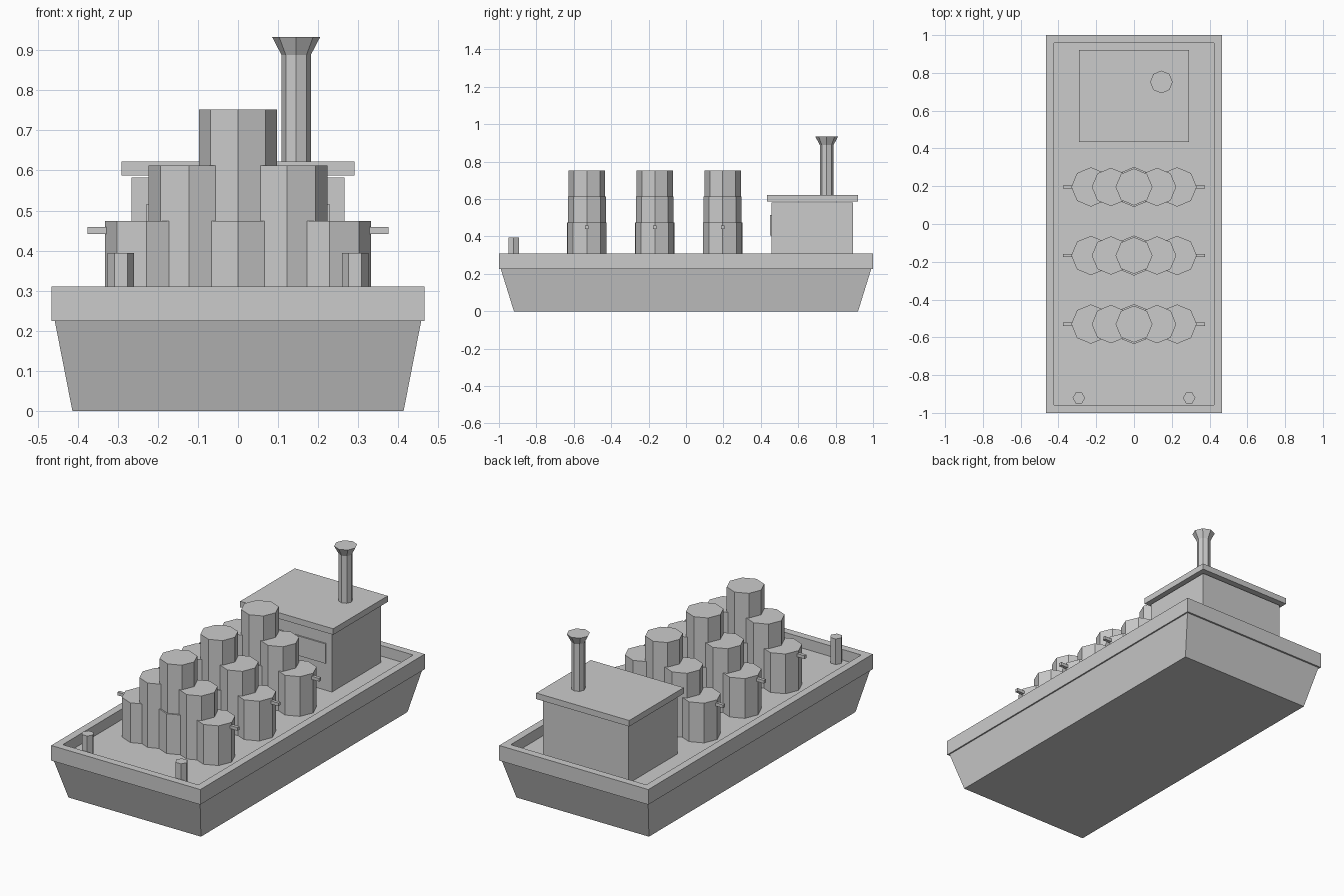
import bpy, bmesh, math
from mathutils import Vector

if "Cube" in bpy.data.objects:
    bpy.data.objects.remove(bpy.data.objects["Cube"])


def finish(name, bm):
    bmesh.ops.recalc_face_normals(bm, faces=bm.faces)
    mesh = bpy.data.meshes.new(name)
    bm.to_mesh(mesh)
    bm.free()
    obj = bpy.data.objects.new(name, mesh)
    bpy.context.collection.objects.link(obj)
    return obj


def loft(name, rings):
    """Closed solid through a list of equal-sized point rings."""
    bm = bmesh.new()
    loops = [[bm.verts.new(p) for p in ring] for ring in rings]
    n = len(loops[0])
    for a, b in zip(loops, loops[1:]):
        for i in range(n):
            bm.faces.new((a[i], a[(i + 1) % n], b[(i + 1) % n], b[i]))
    bm.faces.new(loops[0][::-1])
    bm.faces.new(loops[-1])
    return finish(name, bm)


def rect(hx, hy, z, x=0, y=0):
    return [(x + sx * hx, y + sy * hy, z)
            for sx, sy in ((-1, -1), (1, -1), (1, 1), (-1, 1))]


def box(name, x, y, hx, hy, z0, z1):
    return loft(name, [rect(hx, hy, z0, x, y), rect(hx, hy, z1, x, y)])


def prism(name, x, y, sides, profile):
    """Upright faceted solid from (radius, z) pairs."""
    return loft(name, [[(x + r * math.cos(math.tau * i / sides),
                         y + r * math.sin(math.tau * i / sides), z)
                        for i in range(sides)] for r, z in profile])


DECK = 0.25

# Tapered hull
loft("hull", [rect(0.413, 0.92, 0), rect(0.457, 0.99, 0.225)])

# Rim with recessed deck
bm = bmesh.new()
bmesh.ops.create_cube(bm, size=1)
for v in bm.verts:
    v.co = Vector((v.co.x * 0.93, v.co.y * 2, 0.225 if v.co.z < 0 else 0.31))
top = max(bm.faces, key=lambda f: f.calc_center_median().z)
bmesh.ops.inset_region(bm, faces=[top], thickness=0.06)
ext = bmesh.ops.extrude_face_region(bm, geom=[top])
verts = [g for g in ext["geom"] if isinstance(g, bmesh.types.BMVert)]
bmesh.ops.translate(bm, verts=verts, vec=(0, 0, DECK - 0.31))
if top.is_valid:
    bmesh.ops.delete(bm, geom=[top], context='FACES_ONLY')
finish("rim_and_deck", bm)

# Three stepped rows of barrels with side pegs
for row, y in enumerate((-0.53, -0.167, 0.196), 1):
    prism(f"tall_barrel_{row}", 0, y, 8, [(0.0975, DECK), (0.0975, 0.752)])
    prism(f"centre_low_barrel_{row}", 0, y, 8, [(0.106, DECK), (0.106, 0.474)])
    for side, s in (("left", -1), ("right", 1)):
        prism(f"middle_barrel_{side}_{row}", s * 0.122, y, 8,
              [(0.1015, DECK), (0.1015, 0.613)])
        prism(f"outer_barrel_{side}_{row}", s * 0.228, y, 8,
              [(0.104, DECK), (0.104, 0.474)])
        box(f"peg_{side}_{row}", s * 0.345, y, 0.03, 0.009, 0.441, 0.459)

# Bow bollards
for side, s in (("left", -1), ("right", 1)):
    prism(f"bollard_{side}", s * 0.292, -0.921, 6, [(0.033, DECK), (0.033, 0.394)])

# Cabin, window panel, roof and funnel
box("cabin", 0, 0.675, 0.266, 0.218, DECK, 0.582)
box("cabin_window", 0, 0.456, 0.23, 0.007, 0.404, 0.515)
box("cabin_roof", 0, 0.677, 0.29, 0.243, 0.588, 0.622)
prism("funnel", 0.145, 0.752, 8,
      [(0.0365, 0.615), (0.0365, 0.888), (0.06, 0.933)])
